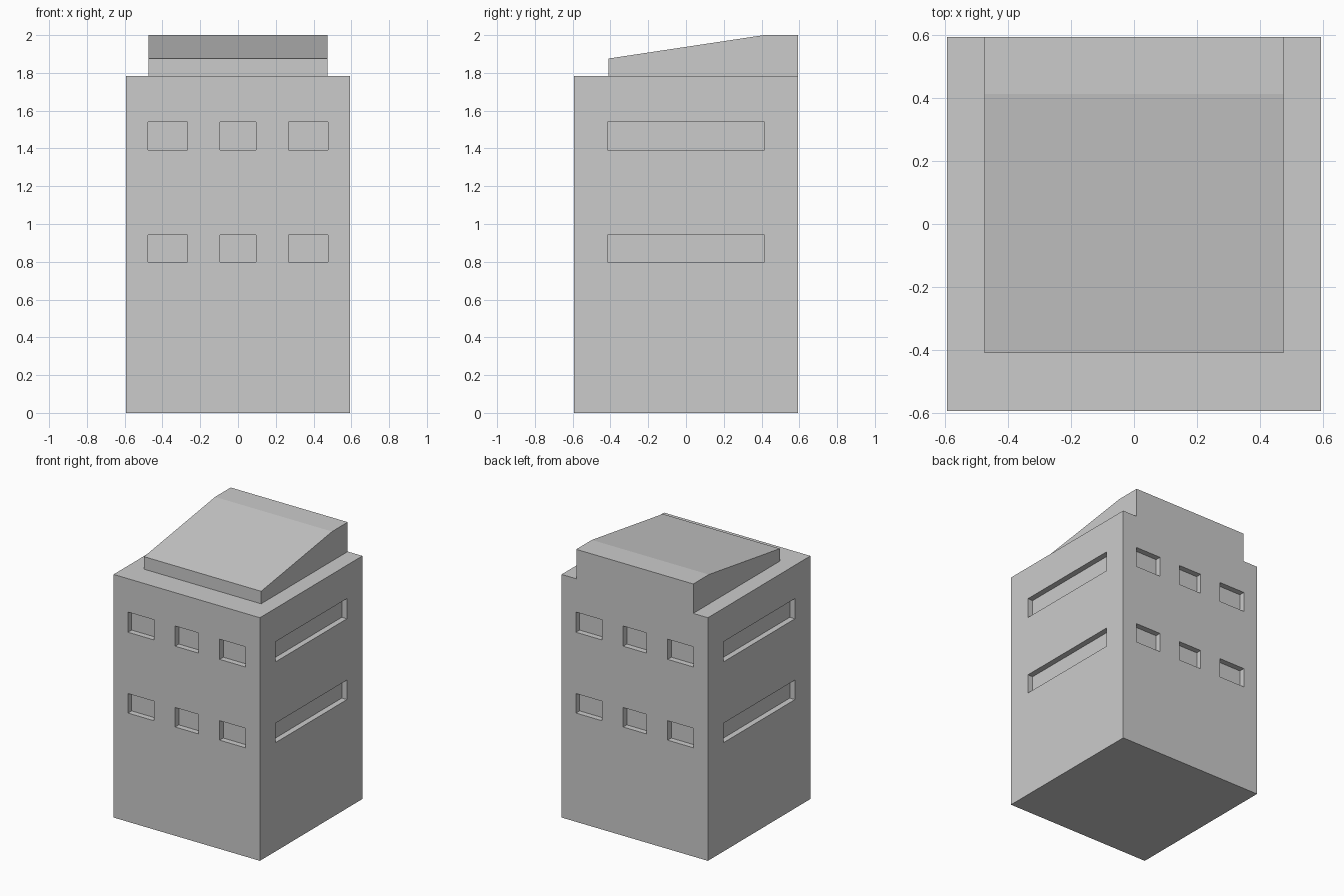
import bpy, bmesh
from mathutils import Matrix, Vector

if "Cube" in bpy.data.objects:
    bpy.data.objects.remove(bpy.data.objects["Cube"])

HALF = 0.594      # half width of the tower
TOP = 1.784       # height of the main block
DEPTH = 0.042     # window recess depth


def add_box(bm, lo, hi):
    lo, hi = Vector(lo), Vector(hi)
    mat = Matrix.Translation((lo + hi) / 2) @ Matrix.Diagonal((*(hi - lo), 1))
    bmesh.ops.create_cube(bm, size=1, matrix=mat)


def finish(bm, name):
    bmesh.ops.recalc_face_normals(bm, faces=bm.faces)
    mesh = bpy.data.meshes.new(name)
    bm.to_mesh(mesh)
    bm.free()
    obj = bpy.data.objects.new(name, mesh)
    bpy.context.collection.objects.link(obj)
    return obj


def apply_boolean(target, tool, operation):
    mod = target.modifiers.new(operation.lower(), 'BOOLEAN')
    mod.operation, mod.solver, mod.object = operation, 'EXACT', tool
    bpy.context.view_layer.objects.active = target
    bpy.ops.object.modifier_apply(modifier=mod.name)
    bpy.data.objects.remove(tool)


# Main block
bm = bmesh.new()
add_box(bm, (-HALF, -HALF, 0), (HALF, HALF, TOP))
tower = finish(bm, "building")

# Sloped roof block, side profile extruded across x
bm = bmesh.new()
profile = [(-0.41, TOP), (HALF, TOP), (HALF, 2.0), (0.413, 2.0), (-0.41, 1.876)]
face = bm.faces.new([bm.verts.new((-0.475, y, z)) for y, z in profile])
ext = bmesh.ops.extrude_face_region(bm, geom=[face])
moved = [v for v in ext["geom"] if isinstance(v, bmesh.types.BMVert)]
bmesh.ops.translate(bm, verts=moved, vec=(0.95, 0, 0))
apply_boolean(tower, finish(bm, "roof_block"), 'UNION')

# Window recesses: three per floor front and back, one long strip per side
bm = bmesh.new()
inner, outer = HALF - DEPTH, HALF + 0.1
for z0, z1 in ((0.798, 0.941), (1.391, 1.539)):
    for a, b in ((inner, outer), (-outer, -inner)):
        for x0, x1 in ((-0.477, -0.267), (-0.094, 0.094), (0.267, 0.477)):
            add_box(bm, (x0, a, z0), (x1, b, z1))
        add_box(bm, (a, -0.415, z0), (b, 0.415, z1))
cutter = finish(bm, "window_cutter")
cutter.hide_render = True
apply_boolean(tower, cutter, 'DIFFERENCE')
